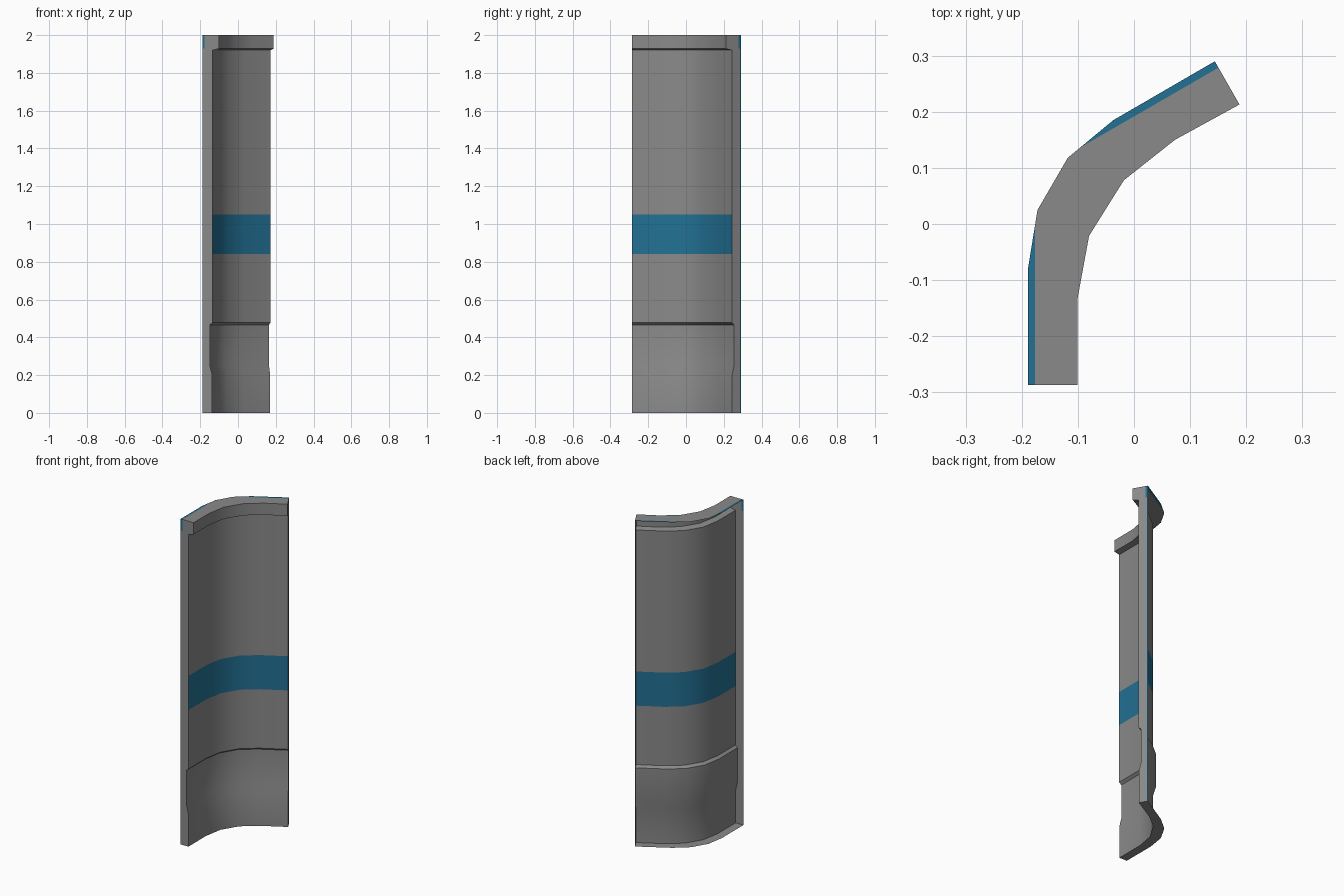
import bpy, bmesh
from mathutils import Vector
from math import radians

if "Cube" in bpy.data.objects:
    bpy.data.objects.remove(bpy.data.objects["Cube"])

def material(name, rgb):
    m = bpy.data.materials.new(name)
    m.diffuse_color = (*rgb, 1)
    m.use_nodes = True
    m.node_tree.nodes["Principled BSDF"].inputs["Base Color"].default_value = m.diffuse_color
    return m

GREY = material("panel grey", (0.25, 0.255, 0.25))
BLUE = material("stripe blue", (0.016, 0.165, 0.30))

# Plan view: open back edge and the front edge of the full-depth top lip
BACK = [Vector(p) for p in [(-.189, -.287), (-.189, -.08), (-.172, .025),
                            (-.118, .118), (-.037, .185), (.144, .29)]]
LIP = [Vector(p) for p in [(-.101, -.287), (-.101, -.135), (-.08, -.021),
                           (-.018, .078), (.073, .15), (.188, .213)]]
LIP_DEPTH = .089
# Side profile: height and depth of the front surface
PROFILE = [(0, .053), (.2, .053), (.255, .04), (.465, .04), (.478, .055),
           (.84, .055), (1.05, .055), (1.92, .055), (1.928, .089), (2, .089)]

def point(i, depth, z):
    p = BACK[i].lerp(LIP[i], depth / LIP_DEPTH)
    return Vector((p.x, p.y, z))

def add_face(bm, pts, mat=0):
    bm.faces.new([bm.verts.new(p) for p in pts]).material_index = mat

def finish(name, bm, smooth=False):
    bmesh.ops.remove_doubles(bm, verts=bm.verts, dist=.0001)
    me = bpy.data.meshes.new(name)
    bm.to_mesh(me)
    bm.free()
    me.materials.append(GREY)
    me.materials.append(BLUE)
    ob = bpy.data.objects.new(name, me)
    bpy.context.collection.objects.link(ob)
    if smooth:
        bpy.context.view_layer.objects.active = ob
        ob.select_set(True)
        bpy.ops.object.shade_smooth_by_angle(angle=radians(32))
        ob.select_set(False)

LEVELS = list(zip(PROFILE, PROFILE[1:]))

# Curved front surface with the blue stripe
bm = bmesh.new()
for (z0, d0), (z1, d1) in LEVELS:
    for i in range(len(BACK) - 1):
        add_face(bm, [point(i, d0, z0), point(i + 1, d0, z0),
                      point(i + 1, d1, z1), point(i, d1, z1)],
                 int(.84 <= z0 and z1 <= 1.05))
finish("front_panel", bm, smooth=True)

# Flat end walls with a thin blue strip on the back edge
for name, i in (("left_end_wall", 0), ("right_end_wall", len(BACK) - 1)):
    bm = bmesh.new()
    for (z0, d0), (z1, d1) in LEVELS:
        w = .013 if z0 > 1.92 else .004
        for a0, b0, a1, b1, mat in ((0, w, 0, w, 1), (w, d0, w, d1, 0)):
            pts = [point(i, a0, z0), point(i, b0, z0),
                   point(i, b1, z1), point(i, a1, z1)]
            add_face(bm, pts if i == 0 else pts[::-1], mat)
    finish(name, bm)

# Bottom face
bm = bmesh.new()
for i in range(len(BACK) - 1):
    d = PROFILE[0][1]
    add_face(bm, [point(i, 0, 0), point(i + 1, 0, 0), point(i + 1, d, 0), point(i, d, 0)])
finish("bottom_edge", bm)

# Top face, cut along both straight runs to make the blue back slivers
bm = bmesh.new()
for i in range(len(BACK) - 1):
    add_face(bm, [point(i, 0, 2), point(i, LIP_DEPTH, 2),
                  point(i + 1, LIP_DEPTH, 2), point(i + 1, 0, 2)])
CUTS = [(Vector((-1, 0, 0)), .176), (Vector((-.5, .866, 0)), .166)]
for n, d in CUTS:
    bmesh.ops.bisect_plane(bm, geom=bm.verts[:] + bm.edges[:] + bm.faces[:],
                           plane_co=n * d, plane_no=n)
for f in bm.faces:
    c = f.calc_center_median()
    f.material_index = int(any(c.dot(n) > d for n, d in CUTS))
finish("top_edge", bm)
